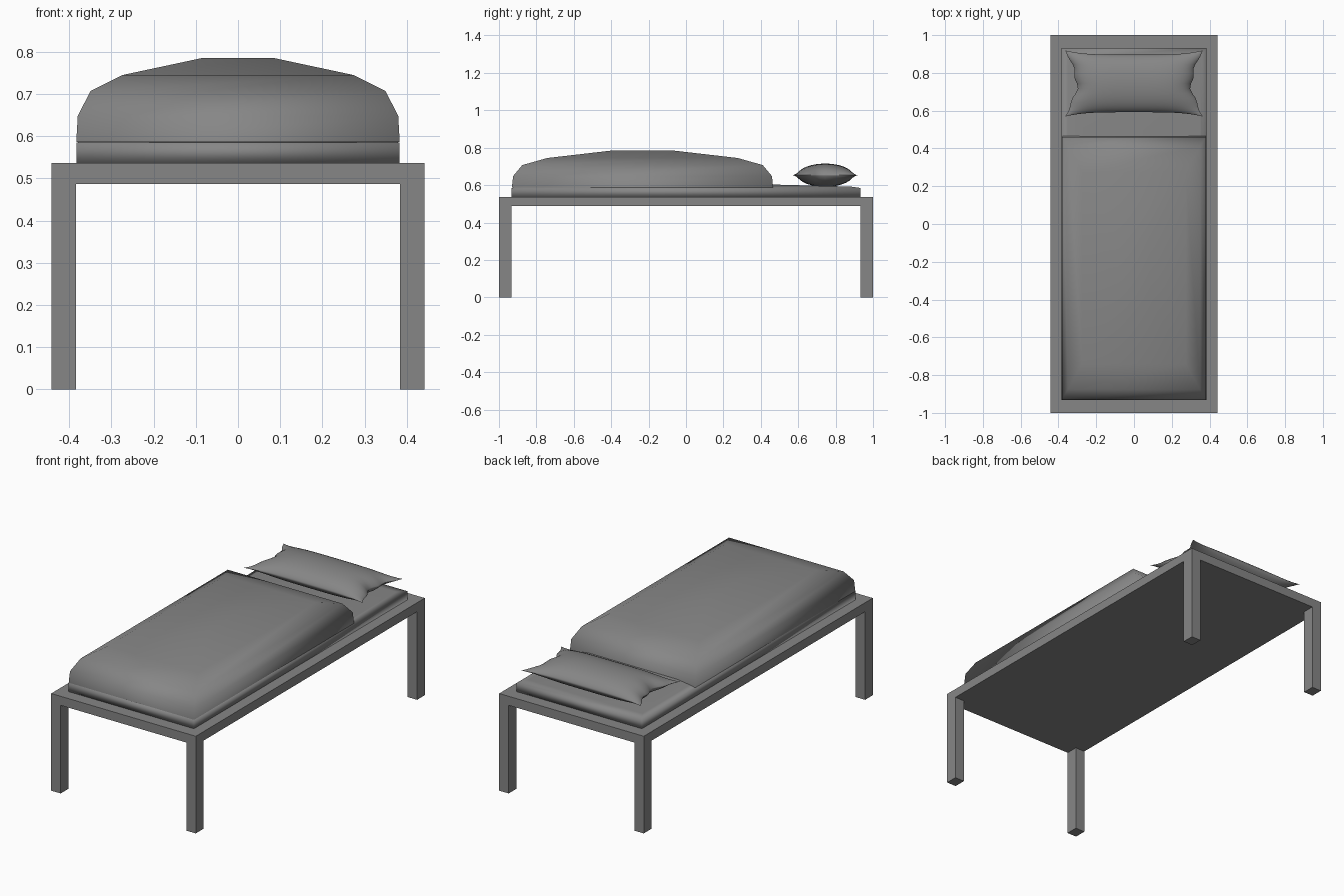
import bpy, bmesh, math

if "Cube" in bpy.data.objects:
    bpy.data.objects.remove(bpy.data.objects["Cube"])

# Dark grey shared by every part
grey = bpy.data.materials.new("dark_grey")
grey.diffuse_color = (0.24, 0.24, 0.24, 1)
grey.use_nodes = True
grey.node_tree.nodes["Principled BSDF"].inputs["Base Color"].default_value = grey.diffuse_color


def finish(name, bm, smooth=None):
    bmesh.ops.recalc_face_normals(bm, faces=bm.faces[:])
    mesh = bpy.data.meshes.new(name)
    bm.to_mesh(mesh)
    bm.free()
    mesh.materials.append(grey)
    obj = bpy.data.objects.new(name, mesh)
    bpy.context.collection.objects.link(obj)
    if smooth:
        bpy.ops.object.select_all(action='DESELECT')
        obj.select_set(True)
        bpy.context.view_layer.objects.active = obj
        bpy.ops.object.shade_smooth_by_angle(angle=math.radians(smooth))
    return obj


def stacked_rings(name, cy, rings, smooth=None, bottom=True):
    """Loft rectangles given as (half_x, half_y, z), capped at the ends."""
    bm = bmesh.new()
    loops = [[bm.verts.new((sx * hx, cy + sy * hy, z))
              for sx, sy in ((-1, -1), (1, -1), (1, 1), (-1, 1))]
             for hx, hy, z in rings]
    for a, b in zip(loops, loops[1:]):
        for i in range(4):
            j = (i + 1) % 4
            bm.faces.new((a[i], a[j], b[j], b[i]))
    if bottom:
        bm.faces.new(loops[0][::-1])
    bm.faces.new(loops[-1])
    return finish(name, bm, smooth)


# Bed frame slab
stacked_rings("bed_frame", 0, [(0.442, 1.0, 0.487), (0.442, 1.0, 0.537)])

# Four square legs, flush with the frame corners
for side, sx in (("left", -1), ("right", 1)):
    for end, sy in (("front", -1), ("back", 1)):
        leg = stacked_rings(f"{end}_{side}_leg", 0,
                            [(0.029, 0.0335, 0), (0.029, 0.0335, 0.487)])
        leg.location = (sx * 0.413, sy * 0.9665, 0)

# Mattress with a slightly crowned top
stacked_rings("mattress", 0, [(0.383, 0.932, 0.537), (0.383, 0.932, 0.585),
                              (0.35, 0.88, 0.592), (0.27, 0.5, 0.602)], 95)

# Puffed duvet built from concentric rectangles, smooth around its corners
stacked_rings("duvet", -0.2325, [
    (0.3835, 0.6985, 0.586), (0.380, 0.692, 0.648), (0.350, 0.643, 0.707),
    (0.275, 0.508, 0.745), (0.083, 0.153, 0.786)], 120, bottom=False)

# Pillow: two bulging sheets joined at a pinched seam
NU, NV = 32, 20
bm = bmesh.new()
sheets = {}
for s in (1, -1):
    for i in range(NU + 1):
        for j in range(NV + 1):
            u = math.sin(math.pi / 2 * (2 * i / NU - 1))
            v = math.sin(math.pi / 2 * (2 * j / NV - 1))
            rim = i in (0, NU) or j in (0, NV)
            if rim and s == -1:
                sheets[s, i, j] = sheets[1, i, j]
                continue
            pinch = 1 - 0.17 * (1 - abs(v) ** 1.5) + 0.025 * math.sin(9 * v) * (1 - v * v)
            x = 0.364 * u * (1 - (1 - pinch) * u * u)
            y = 0.744 + 0.175 * v * (1 - 0.13 * v * v * (1 - u ** 4))
            puff = 0 if rim else (1 - u ** 4) ** 0.8 * (1 - v * v) ** 0.7
            z = 0.653 + s * 0.062 * puff
            sheets[s, i, j] = bm.verts.new((x, y, z))
    for i in range(NU):
        for j in range(NV):
            bm.faces.new([sheets[s, i + a, j + b]
                          for a, b in ((0, 0), (1, 0), (1, 1), (0, 1))])
finish("pillow", bm, 50)
